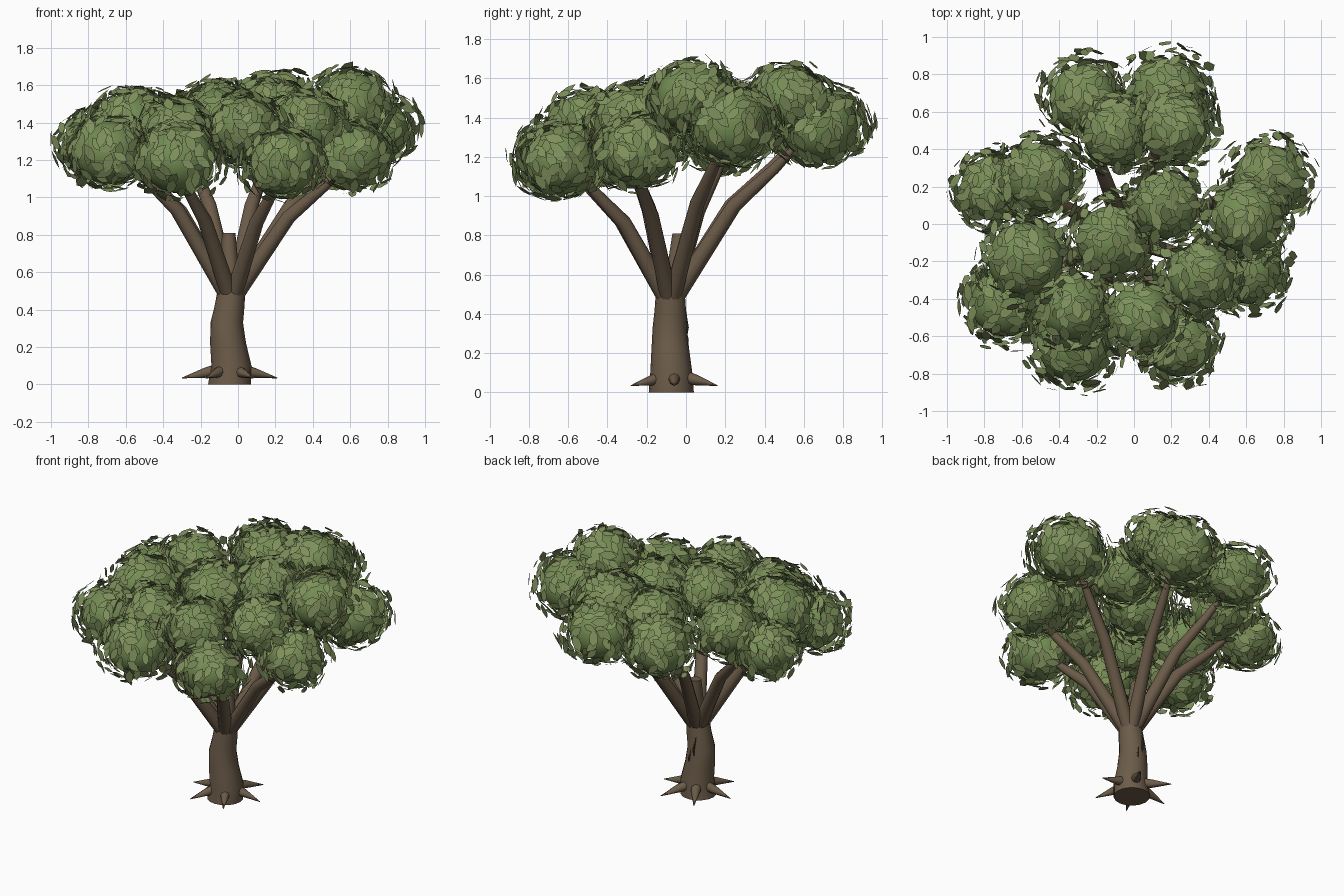
import bpy, bmesh, math, random
from mathutils import Vector, Matrix

if "Cube" in bpy.data.objects:
    bpy.data.objects.remove(bpy.data.objects["Cube"])

random.seed(7)


def material(name, color):
    m = bpy.data.materials.new(name)
    m.diffuse_color = (*color, 1)
    m.use_nodes = True
    m.node_tree.nodes["Principled BSDF"].inputs["Base Color"].default_value = m.diffuse_color
    return m


BARK = material("bark", (0.15, 0.107, 0.067))
DARK = material("dark_bark", (0.06, 0.045, 0.03))
GREEN = material("foliage", (0.17, 0.26, 0.085))
LEAF = material("leaf", (0.21, 0.28, 0.105))


def finish(bm, name, mat, smooth=True):
    me = bpy.data.meshes.new(name)
    bm.to_mesh(me)
    bm.free()
    me.materials.append(mat)
    for p in me.polygons:
        p.use_smooth = smooth
    ob = bpy.data.objects.new(name, me)
    bpy.context.collection.objects.link(ob)
    if smooth:
        bpy.ops.object.select_all(action='DESELECT')
        ob.select_set(True)
        bpy.context.view_layer.objects.active = ob
        bpy.ops.object.shade_smooth_by_angle(angle=math.radians(45))
    return ob


def tube(name, path, mat, sides=10, level=False):
    """Tapered tube through (x, y, z, radius) points."""
    bm = bmesh.new()
    pts = [Vector(p[:3]) for p in path]
    rings = []
    for i, p in enumerate(pts):
        d = pts[min(i + 1, len(pts) - 1)] - pts[max(i - 1, 0)]
        rot = Matrix() if level else d.to_track_quat('Z', 'Y').to_matrix().to_4x4()
        r = path[i][3]
        rings.append([bm.verts.new(p + rot @ Vector((r * math.cos(a), r * math.sin(a), 0)))
                      for a in (2 * math.pi * k / sides for k in range(sides))])
    for a, b in zip(rings, rings[1:]):
        for k in range(sides):
            n = (k + 1) % sides
            bm.faces.new((a[k], a[n], b[n], b[k]))
    bm.faces.new(rings[0][::-1])
    bm.faces.new(rings[-1])
    return finish(bm, name, mat)


# Trunk and short central leader
tube("trunk", [(-.045, -.075, 0, .115), (-.035, -.075, .1, .107), (-.053, -.08, .22, .096),
               (-.06, -.083, .33, .087), (-.045, -.08, .42, .08), (-.035, -.08, .505, .074)],
     BARK, 16, True)
tube("central_stub", [(-.035, -.075, .47, .06), (-.045, -.05, .65, .046), (-.05, -.035, .81, .036)],
     BARK, 10, True)

# Pointed roots
for i in range(6):
    a = math.radians(60 * i)
    c, s = math.cos(a), math.sin(a)
    tube(f"root_{i + 1}", [(-.045 + r * c, -.06 + r * s, z, w) for r, z, w in
                           ((.05, .08, .036), (.13, .062, .027), (.255, .034, .002))], BARK, 8)

# Bark cracks on the back of the trunk
for i, (x, z0, z1) in enumerate(((-.07, .24, .42), (-.035, .2, .33))):
    tube(f"bark_crack_{i + 1}", [(x, .0, z0, .003), (x + .008, .007, (z0 + z1) / 2, .008),
                                 (x - .004, -.003, z1, .003)], DARK, 6)

# Main branches, each bending outward part-way
tips = [(-.32, -.58, 1.17), (-.62, -.3, 1.27), (-.58, .2, 1.25), (-.27, .55, 1.3),
        (.18, .58, 1.3), (.62, .2, 1.32), (.58, -.27, 1.2), (.23, -.55, 1.15)]
for i, (x, y, z) in enumerate(tips):
    s = Vector((-.035, -.08, .49))
    d = Vector((x, y, z)) - s
    h = Vector((d.x, d.y, 0)).normalized()
    s += h * .03
    path = [(*s, .046)]
    for f, g, w in ((.45, .57, .038), (.76, .8, .028), (1, 1, .015)):
        path.append((s.x + d.x * f, s.y + d.y * f, s.z + d.z * g, w))
    tube(f"branch_{i + 1}", path, BARK)

# Foliage clumps: x, y, z, radius
clumps = [(-.32, -.65, 1.20, .20), (-.33, -.45, 1.34, .18), (.24, -.64, 1.18, .185),
          (.04, -.5, 1.36, .185), (.61, -.25, 1.22, .185), (.36, -.28, 1.38, .185),
          (.72, .23, 1.36, .20), (.60, .03, 1.50, .19), (.18, .68, 1.36, .205),
          (.22, .52, 1.49, .185), (-.27, .67, 1.36, .19), (-.10, .48, 1.45, .18),
          (-.76, .19, 1.29, .175), (-.50, .25, 1.39, .19), (-.69, -.42, 1.24, .19),
          (-.58, -.19, 1.37, .21), (-.12, -.09, 1.41, .195), (.17, .1, 1.45, .185)]


def add_leaf(bm, centre, normal, size):
    # Long axis lies on the shell, biased downhill, then tilts a little
    t = Vector((random.gauss(0, .6), random.gauss(0, .6), -.6))
    t = (t - normal * t.dot(normal)).normalized()
    side = normal.cross(t)
    t = (t + normal * random.uniform(-.3, .3)).normalized()
    side = (side + normal * random.uniform(-.3, .3)).normalized()
    outline = ((-.5, 0), (-.15, .24), (.2, .22), (.5, 0), (.2, -.22), (-.15, -.24))
    bm.faces.new([bm.verts.new(centre + t * (u * size) + side * (v * size)) for u, v in outline])


for i, (x, y, z, r) in enumerate(clumps):
    bm = bmesh.new()
    bmesh.ops.create_icosphere(bm, subdivisions=3, radius=r * .96,
                               matrix=Matrix.Translation((x, y, z)) @ Matrix.Diagonal((1, 1, .93, 1)))
    finish(bm, f"foliage_clump_{i + 1}", GREEN)
    bm = bmesh.new()
    n = 165
    for k in range(n):
        # Even spread over a shell that is wider than it is tall
        w = 1 - 2 * (k + .5) / n
        a = k * 2.39996 + random.uniform(-.2, .2)
        q = math.sqrt(1 - w * w)
        d = Vector((q * math.cos(a), q * math.sin(a), w))
        f = random.random()
        wide, tall = r * (1 + .42 * f), r * (.93 + .2 * f)
        add_leaf(bm, Vector((x + d.x * wide, y + d.y * wide, z + d.z * tall)), d,
                 random.uniform(.085, .12))
    finish(bm, f"leaves_{i + 1}", LEAF, False)
